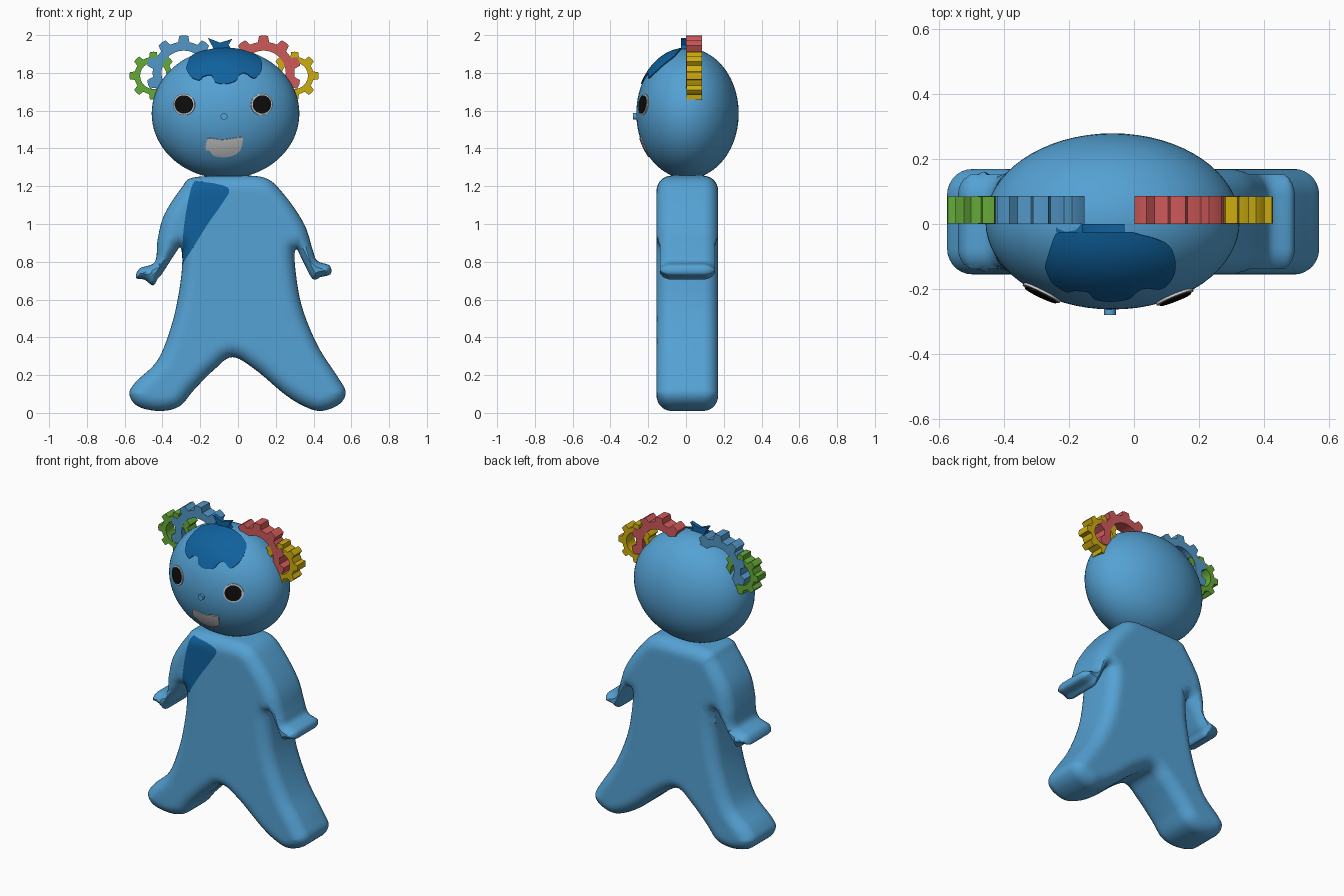
import bpy
import bmesh
import math
from mathutils import Vector, geometry, kdtree

if "Cube" in bpy.data.objects:
    bpy.data.objects.remove(bpy.data.objects["Cube"])


def material(name, r, g, b):
    mat = bpy.data.materials.new(name)
    mat.use_nodes = True
    mat.diffuse_color = (r, g, b, 1)
    mat.node_tree.nodes["Principled BSDF"].inputs["Base Color"].default_value = (r, g, b, 1)
    return mat


SKIN = material("sky blue", 0.09, 0.36, 0.66)
DARK = material("dark blue", 0.005, 0.12, 0.34)
GEAR_BLUE = material("gear blue", 0.085, 0.31, 0.57)
RED = material("coral red", 0.62, 0.10, 0.10)
YELLOW = material("golden yellow", 0.62, 0.42, 0.005)
GREEN = material("leaf green", 0.13, 0.40, 0.04)
PALE = material("pale grey", 0.6, 0.6, 0.6)
BLACK = material("black", 0.004, 0.004, 0.004)


# ---------- helpers ----------
def points(*values):
    """Pairs given in hundredths of a unit."""
    return [Vector(pair) / 100 for pair in zip(values[::2], values[1::2])]


def smooth_loop(pts, steps):
    """Closed spline running through the given points."""
    loop, count = [], len(pts)
    for i in range(count):
        a, b, c, d = (pts[(i + k - 1) % count] for k in range(4))
        for s in range(steps):
            t = s / steps
            loop.append(b + 0.5 * t * (c - a + t * (2 * a - 5 * b + 4 * c - d + t * (3 * (b - c) + d - a))))
    return loop


def circle(x, z, radius, count=28):
    angles = [math.tau * i / count for i in range(count)]
    return [Vector((x + radius * math.cos(a), z + radius * math.sin(a))) for a in angles]


def inside(p, loops):
    """Even-odd test, so an inner loop makes a hole."""
    hit = False
    for loop in loops:
        for a, b in zip(loop, loop[1:] + loop[:1]):
            if (a.y > p.y) != (b.y > p.y) and p.x < a.x + (p.y - a.y) * (b.x - a.x) / (b.y - a.y):
                hit = not hit
    return hit


def grid(loop, step):
    xs, zs = [p.x for p in loop], [p.y for p in loop]
    cols, rows = int((max(xs) - min(xs)) / step), int((max(zs) - min(zs)) / step)
    spots = [Vector((min(xs) + (i + 0.5) * step, min(zs) + (j + 0.5) * step))
             for i in range(cols + 1) for j in range(rows + 1)]
    return [p for p in spots if inside(p, [loop])]


def slab(name, loops, front, back, mats, fill=(), paint=None):
    """Closed solid between a front and a back map of one flat outline."""
    verts, edges = [], []
    for loop in loops + ([paint] if paint else []):
        start, count = len(verts), len(loop)
        verts += loop
        edges += [(start + i, start + (i + 1) % count) for i in range(count)]
    flat, _, tris, *_ = geometry.delaunay_2d_cdt(verts + list(fill), edges, [], 0, 1e-5)
    bm = bmesh.new()
    fronts = [bm.verts.new(front(p)) for p in flat]
    backs = [bm.verts.new(back(p)) for p in flat]
    rim = {}
    for tri in tris:
        middle = sum((flat[i] for i in tri), Vector((0, 0))) / len(tri)
        if not inside(middle, loops):
            continue
        face = bm.faces.new([fronts[i] for i in tri])
        bm.faces.new([backs[i] for i in reversed(tri)])
        if paint and inside(middle, [paint]):
            face.material_index = 1
        for a, b in zip(tri, list(tri[1:]) + [tri[0]]):
            key = (min(a, b), max(a, b))
            rim[key] = rim.get(key, 0) + 1
    for (a, b), uses in rim.items():
        if uses == 1:
            bm.faces.new([fronts[a], fronts[b], backs[b], backs[a]])
    bmesh.ops.delete(bm, geom=[v for v in bm.verts if not v.link_faces], context='VERTS')
    bmesh.ops.recalc_face_normals(bm, faces=bm.faces)
    mesh = bpy.data.meshes.new(name)
    bm.to_mesh(mesh)
    bm.free()
    obj = bpy.data.objects.new(name, mesh)
    bpy.context.collection.objects.link(obj)
    finish(obj, name, *mats)


def finish(obj, name, *mats):
    obj.name = name
    for mat in mats:
        obj.data.materials.append(mat)
    bpy.ops.object.select_all(action='DESELECT')
    obj.select_set(True)
    bpy.context.view_layer.objects.active = obj
    bpy.ops.object.shade_smooth_by_angle(angle=math.radians(40))


def at_depth(y):
    return lambda p: Vector((p.x, y, p.y))


# ---------- body: soft-edged slab with arms and legs ----------
body = smooth_loop(points(
    -24, 124.5, -30, 119, -39, 105, -42.5, 92, -44, 80, -52, 76.5, -54, 71.5, -49.5, 70.5,
    -45, 67.5, -42.5, 71, -40, 74, -33.5, 84, -30.5, 87.5, -29.5, 80, -31, 65.5, -35, 47,
    -42.5, 28, -54, 16.5, -57.5, 10, -53, 3.5, -41.5, 1, -31, 3.5, -23, 12.5, -12.5, 23,
    -3, 29.5, 9, 23, 24.5, 10, 35, 3.5, 44, 1, 53.5, 4.5, 57, 11, 52.5, 19.5, 42, 36,
    33.5, 57.5, 30, 80, 31, 86.5, 34.5, 80, 39.5, 71, 44, 72, 49, 73.5, 48.5, 78, 42, 80.5,
    39.5, 86.5, 35, 100, 24.5, 115.5, 14, 124.5, -5, 125.5), 6)
chest_patch = smooth_loop(points(-24, 121, -20, 122.5, -5, 119, -9, 110, -16, 100,
                                 -28, 81, -29.3, 82, -29, 95, -27, 109), 4)
ROUND, HALF, MID = 0.08, 0.163, 0.007

tree = kdtree.KDTree(len(body))
for index, point in enumerate(body):
    tree.insert(point.to_3d(), index)
tree.balance()


def edge_distance(p):
    return tree.find(p.to_3d())[2]


def thickness(p):
    d = min(edge_distance(p), ROUND)
    return HALF - ROUND + math.sqrt(max(0, ROUND ** 2 - (ROUND - d) ** 2))


# Rings follow the rounded edge; a plain grid fills the flat middle
body_fill = [p for p in grid(body, 0.025) if edge_distance(p) > ROUND + 0.01]
for ring in range(1, 8):
    depth = ROUND * (1 - math.cos(ring * math.pi / 14))
    for i, p in enumerate(body):
        along = (body[(i + 1) % len(body)] - body[i - 1]).normalized()
        spot = p + depth * Vector((-along.y, along.x))
        if edge_distance(spot) > 0.97 * depth and inside(spot, [body]):
            body_fill.append(spot)

slab("body", [body], lambda p: Vector((p.x, MID - thickness(p), p.y)),
     lambda p: Vector((p.x, MID + thickness(p), p.y)), [SKIN, DARK], body_fill, chest_patch)

# ---------- head ----------
CENTRE, SIZE = Vector((-0.066, 0.008, 1.585)), Vector((0.391, 0.271, 0.345))
bpy.ops.mesh.primitive_uv_sphere_add(segments=64, ring_count=40, radius=1, location=CENTRE)
bpy.context.object.scale = SIZE
finish(bpy.context.object, "head", SKIN)


def on_head(lift):
    """Map a flat point onto the front of the head, raised along its normal."""
    def place(p):
        flat = Vector(((p.x - CENTRE.x) / SIZE.x, (p.y - CENTRE.z) / SIZE.z))
        if flat.length > 0.993:
            flat *= 0.993 / flat.length
        unit = Vector((flat.x, -math.sqrt(1 - flat.length_squared), flat.y))
        normal = Vector(u / s for u, s in zip(unit, SIZE)).normalized()
        return CENTRE + unit * SIZE + normal * lift
    return place


def head_plate(name, loop, top, mat):
    slab(name, [loop], on_head(top), on_head(top - 0.009), [mat], grid(loop, 0.014))


hair = smooth_loop(points(
    -27, 183, -26.5, 180.5, -24.5, 177.5, -20.5, 176, -18, 178, -14, 178.5, -12, 175,
    -7, 174, -1.5, 175.5, 1, 179, 4, 179.5, 8.5, 177, 12, 180.5, 12.4, 185, 10, 188.5,
    3, 191.5, -6.5, 193, -17, 191.8, -24, 189), 5)
mouth = smooth_loop(points(-16.5, 144, -15, 145.5, -8, 144.7, 1.5, 146, 2.4, 144, 1, 139,
                           -3, 136.3, -8, 135.6, -13, 136.5, -15, 139, -17, 139.7), 4)
head_plate("hair", hair, 0.006, DARK)
head_plate("mouth", mouth, 0.005, PALE)
for side, x in (("right", -0.283), ("left", 0.124)):
    head_plate(side + "_eye_rim", circle(x, 1.632, 0.056), 0.007, PALE)
    head_plate(side + "_eye", circle(x, 1.632, 0.047), 0.011, BLACK)

slab("nose", [circle(-0.074, 1.57, 0.018)], at_depth(-0.28), at_depth(-0.24), [SKIN])
tuft = points(-16, 198.5, -9.5, 196, -3, 198, -5, 194.8, -3, 192, -11, 190, -24, 188, -24, 189.3, -13, 193)
slab("hair_tuft", [tuft], at_depth(-0.026), at_depth(0), [DARK])


# ---------- gears behind the head ----------
def gear(name, x, z, root, tip, hole, teeth, y, mat):
    outline = []
    pitch = math.tau / teeth
    for i in range(teeth):
        middle = math.pi / 2 + i * pitch
        for share, radius in ((-0.5, root), (-0.29, root), (-0.19, tip),
                              (0, tip * 1.01), (0.19, tip), (0.29, root)):
            angle = middle + share * pitch
            outline.append(Vector((x + radius * math.cos(angle), z + radius * math.sin(angle))))
    slab(name, [outline, circle(x, z, hole, 40)], at_depth(y), at_depth(0.086 - y), [mat])


for name, x, mat in (("large_gear_right", -0.287, GEAR_BLUE), ("large_gear_left", 0.135, RED)):
    gear(name, x, 1.8, 0.165, 0.197, 0.118, 10, 0, mat)
for name, x, mat in (("small_gear_right", -0.448, GREEN), ("small_gear_left", 0.3, YELLOW)):
    gear(name, x, 1.785, 0.1, 0.126, 0.07, 8, 0.002, mat)
